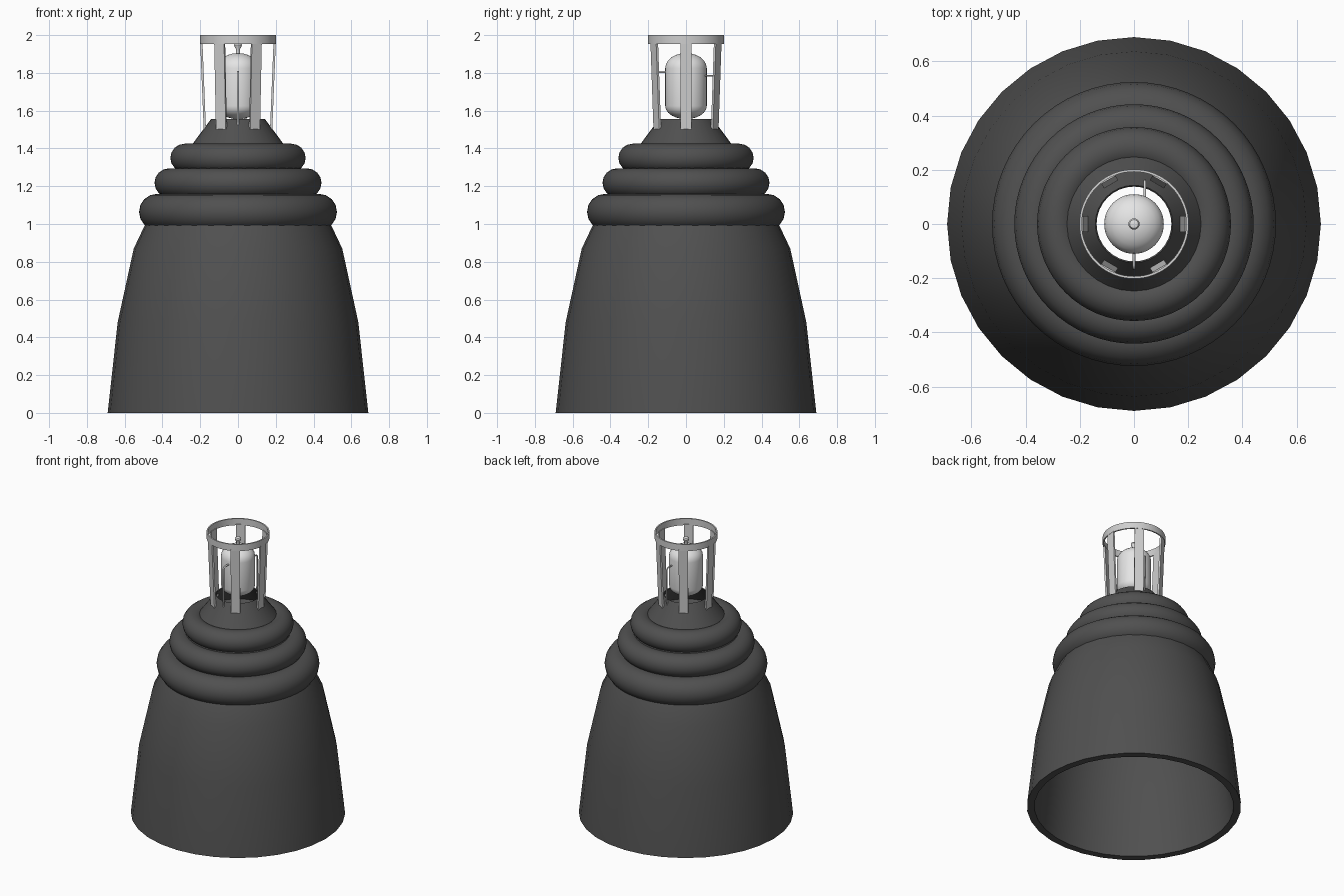
import bpy, bmesh, math
from mathutils import Vector

if "Cube" in bpy.data.objects:
    bpy.data.objects.remove(bpy.data.objects["Cube"])


def material(name, v):
    m = bpy.data.materials.new(name)
    m.diffuse_color = (v, v, v, 1)
    m.use_nodes = True
    m.node_tree.nodes["Principled BSDF"].inputs["Base Color"].default_value = m.diffuse_color
    return m


DARK = material("dark graphite", 0.08)
METAL = material("cage metal", 0.62)
LIGHT = material("tank pale grey", 0.78)


def finish(ob, mat, angle=40):
    ob.data.materials.append(mat)
    bpy.ops.object.select_all(action='DESELECT')
    ob.select_set(True)
    bpy.context.view_layer.objects.active = ob
    bpy.ops.object.shade_smooth_by_angle(angle=math.radians(angle))
    return ob


def lathe(name, profile, sides, mat, closed=False):
    """Revolve (radius, z) points about z; radius 0 ends become poles."""
    bm = bmesh.new()
    rows = []
    for r, z in profile:
        n = 1 if r == 0 else sides
        rows.append([bm.verts.new((r * math.cos(2 * math.pi * i / sides),
                                   r * math.sin(2 * math.pi * i / sides), z)) for i in range(n)])
    pairs = list(zip(rows, rows[1:]))
    if closed:
        pairs.append((rows[-1], rows[0]))
    for a, b in pairs:
        for i in range(sides):
            j = (i + 1) % sides
            quad = [a[i % len(a)], a[j % len(a)], b[j % len(b)], b[i % len(b)]]
            bm.faces.new(list(dict.fromkeys(quad)))
    bmesh.ops.recalc_face_normals(bm, faces=bm.faces)
    me = bpy.data.meshes.new(name)
    bm.to_mesh(me)
    bm.free()
    ob = bpy.data.objects.new(name, me)
    bpy.context.collection.objects.link(ob)
    return finish(ob, mat)


def pipe(name, points, radius, mat):
    cu = bpy.data.curves.new(name, 'CURVE')
    cu.dimensions = '3D'
    cu.bevel_depth = radius
    cu.bevel_resolution = 2
    cu.use_fill_caps = True
    sp = cu.splines.new('POLY')
    sp.points.add(len(points) - 1)
    for p, co in zip(sp.points, points):
        p.co = (*co, 1)
    cu.materials.append(mat)
    ob = bpy.data.objects.new(name, cu)
    bpy.context.collection.objects.link(ob)


# Hollow bell, thick at the foot and thin at the open throat
lathe("nozzle_bell", [
    (0.69, 0), (0.637, 0.48), (0.552, 0.87), (0.495, 0.99), (0.43, 1.12), (0.36, 1.26),
    (0.24, 1.425), (0.143, 1.555), (0.138, 1.55), (0.23, 1.42), (0.345, 1.25),
    (0.41, 1.11), (0.462, 0.97), (0.507, 0.85), (0.59, 0.47), (0.642, 0)],
    32, DARK, closed=True)

# Stacked collar rings
for i, (outer, lo, hi) in enumerate([(0.524, 0.968, 1.16), (0.442, 1.14, 1.295), (0.358, 1.275, 1.425)]):
    r = (hi - lo) / 2
    bpy.ops.mesh.primitive_torus_add(major_radius=outer - r, minor_radius=r, major_segments=64,
                                     minor_segments=16, location=(0, 0, (lo + hi) / 2))
    ob = bpy.context.object
    ob.name = "collar_ring_%d" % (i + 1)
    finish(ob, DARK)

# Cage hoop
lathe("cage_hoop", [(0.202, 1.953), (0.202, 2.0), (0.193, 2.0), (0.193, 1.953)], 64, METAL, closed=True)

# Six cage posts leaning in towards the throat
for k in range(6):
    a = math.radians(60 * k)
    out = Vector((math.cos(a), math.sin(a), 0))
    side = Vector((-math.sin(a), math.cos(a), 0))
    bm = bmesh.new()
    for r, z in ((0.175, 1.487), (0.194, 1.96)):
        for dr in (-0.006, 0.006):
            for w in (-0.03, 0.03):
                bm.verts.new(out * (r + dr) + side * w + Vector((0, 0, z)))
    bmesh.ops.convex_hull(bm, input=bm.verts)
    me = bpy.data.meshes.new("cage_post_%d" % (k + 1))
    bm.to_mesh(me)
    bm.free()
    ob = bpy.data.objects.new(me.name, me)
    bpy.context.collection.objects.link(ob)
    finish(ob, METAL, 30)


# Domed tank
def dome(z, sign, h):
    return [(0.11 * math.cos(t), z + sign * h * math.sin(t))
            for t in (math.radians(15 * i) for i in range(6))]


lathe("tank", [(0, 1.555)] + dome(1.625, -1, 0.07)[::-1] + dome(1.825, 1, 0.08) + [(0, 1.905)], 48, LIGHT)

# Valve stem flaring to a rounded knob
lathe("tank_valve", [(0, 1.89), (0.012, 1.89), (0.01, 1.925), (0.018, 1.938),
                     (0.021, 1.948), (0.016, 1.957), (0, 1.961)], 24, LIGHT)

# Feed pipes from the tank sides down to the neck
pipe("front_pipe", [(0, -0.1, 1.805), (0, -0.15, 1.805), (0, -0.162, 1.795), (0, -0.164, 1.7),
                    (0, -0.16, 1.52)], 0.006, METAL)
pipe("back_pipe", [(0.04, 0.09, 1.785), (0.04, 0.148, 1.785), (0.04, 0.158, 1.775), (0.04, 0.16, 1.7),
                   (0.04, 0.155, 1.51)], 0.005, METAL)
